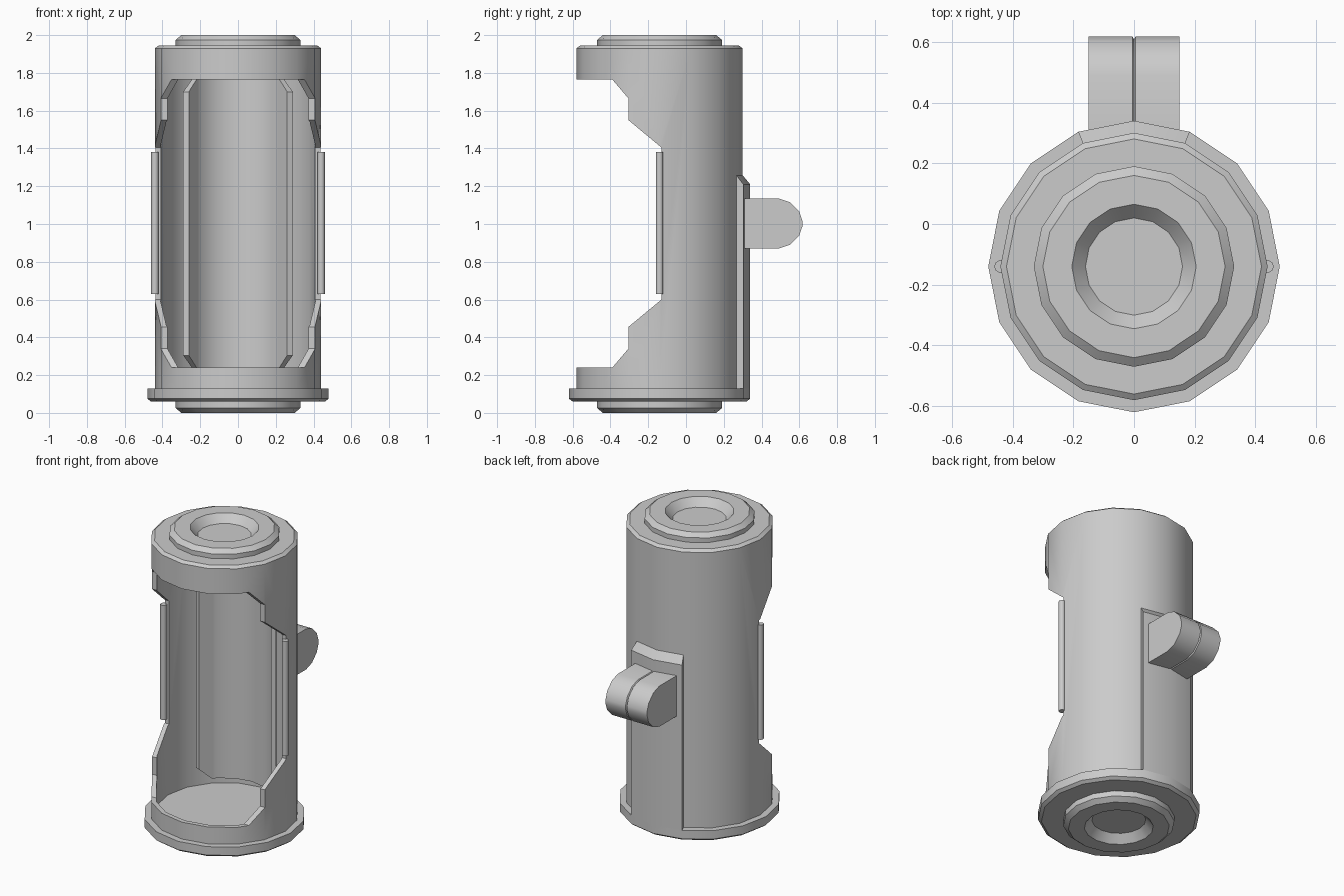
import bpy, bmesh
from math import sin, cos, pi, radians, floor
from mathutils import Vector

if "Cube" in bpy.data.objects:
    bpy.data.objects.remove(bpy.data.objects["Cube"])

AXIS_Y = -0.14
SIDES = 16
STEP = 2 * pi / SIDES

grey = bpy.data.materials.new("plain grey")
grey.use_nodes = True
COLOUR = (0.6, 0.6, 0.6, 1)
grey.diffuse_color = COLOUR
grey.node_tree.nodes["Principled BSDF"].inputs["Base Color"].default_value = COLOUR


def skin(name, rings):
    """Join equal rings of points with quads and close both ends."""
    bm = bmesh.new()
    rows = [[bm.verts.new(p) for p in ring] for ring in rings]
    for a, b in zip(rows, rows[1:]):
        for i in range(len(a)):
            j = (i + 1) % len(a)
            bm.faces.new((a[i], a[j], b[j], b[i]))
    bm.faces.new(rows[0])
    bm.faces.new(rows[-1])
    bmesh.ops.recalc_face_normals(bm, faces=bm.faces)
    mesh = bpy.data.meshes.new(name)
    bm.to_mesh(mesh)
    bm.free()
    mesh.materials.append(grey)
    ob = bpy.data.objects.new(name, mesh)
    bpy.context.collection.objects.link(ob)
    return ob


def lathe(name, profile, x=0, sides=SIDES):
    return skin(name, [[(x + r * cos(2 * pi * i / sides), AXIS_Y + r * sin(2 * pi * i / sides), z)
                        for i in range(sides)] for r, z in profile])


def prism(name, profile, sections, centre=(0, 0)):
    """Sweep a side profile (y, z) along x through (x, scale) sections."""
    cy, cz = centre
    return skin(name, [[(x, cy + (y - cy) * s, cz + (z - cz) * s) for y, z in profile]
                       for x, s in sections])


def wall_point(angle, radius, z):
    """Point on the faceted wall; angle is measured from the back."""
    k = floor(angle / STEP + 1e-6)
    t = angle / STEP - k
    a, b = (Vector((radius * sin(q * STEP), radius * cos(q * STEP), 0)) for q in (k, k + 1))
    return a.lerp(b, t) + Vector((0, AXIS_Y, z))


def wall_plate(name, columns, r_in, r_out, drop=0):
    """Curved plate from (degrees, bottom, top) columns; drop slopes the top."""
    return skin(name, [[wall_point(radians(a), r, z) for r, z in
                        ((r_in, z0), (r_out, z0), (r_out, z1 - drop), (r_in, z1))]
                       for a, z0, z1 in columns])


def select(ob):
    bpy.ops.object.select_all(action="DESELECT")
    ob.select_set(True)
    bpy.context.view_layer.objects.active = ob


def cut(ob, cutter):
    mod = ob.modifiers.new("cut", "BOOLEAN")
    mod.operation = "DIFFERENCE"
    mod.solver = "EXACT"
    mod.object = cutter
    select(ob)
    bpy.ops.object.modifier_apply(modifier=mod.name)
    bpy.data.objects.remove(cutter)


def mirror_z(points):
    """Lower half of a profile, continued upward by reflection."""
    return points + [(p, 2.005 - z) for p, z in reversed(points)]


# Casing with dished ends and a bottom flange
casing = lathe("casing", [
    (0.16, 0.05), (0.205, 0), (0.30, 0), (0.33, 0.025), (0.33, 0.06),
    (0.46, 0.06), (0.48, 0.075), (0.48, 0.13), (0.44, 0.13),
    (0.44, 1.93), (0.42, 1.945), (0.33, 1.945), (0.33, 1.975),
    (0.30, 2), (0.205, 2), (0.16, 1.95)])

# Hollow inside and stepped front opening
cut(casing, lathe("cavity_cutter", [(0.41, 0.14), (0.41, 1.865)]))
opening = mirror_z([(-0.8, 0.24), (-0.39, 0.24), (-0.305, 0.34), (-0.305, 0.455), (-0.13, 0.6)])
cut(casing, prism("opening_cutter", opening, [(-0.6, 1), (0.6, 1)]))

# Curved liner standing inside, with clipped corners
liner_half = [(a, 0.23, 1.775) for a in (0, 22.5, 45, 50)] + [(67.5, 0.305, 1.7)]
liner_columns = [(-a, lo, hi) for a, lo, hi in liner_half[:0:-1]] + liner_half
inner_liner = wall_plate("inner_liner", liner_columns, 0.282, 0.314)

# Back plate with sloped top
back_plate = wall_plate("back_plate", [(a, 0.1, 1.27) for a in (-22.5, 0, 22.5)],
                        0.43, 0.48, drop=0.06)

# Rounded back clip, grooved down the middle
clip_profile = mirror_z([(0.27, 0.87), (0.49, 0.87), (0.55, 0.89), (0.6, 0.94), (0.617, 0.99)])
back_clip = prism("back_clip", clip_profile,
                  [(-0.15, 1), (-0.005, 1), (0, 0.96), (0.005, 1), (0.15, 1)], (0.4, 1.0))

# Rods along the opening edges
rods = [lathe(side + "_rod", [(0.02, 0.63), (0.02, 1.38)], x, 10)
        for side, x in (("left", 0.44), ("right", -0.44))]

for part in [casing, inner_liner, back_plate, back_clip] + rods:
    select(part)
    bpy.ops.object.shade_smooth_by_angle(angle=radians(38 if part in rods else 28))
